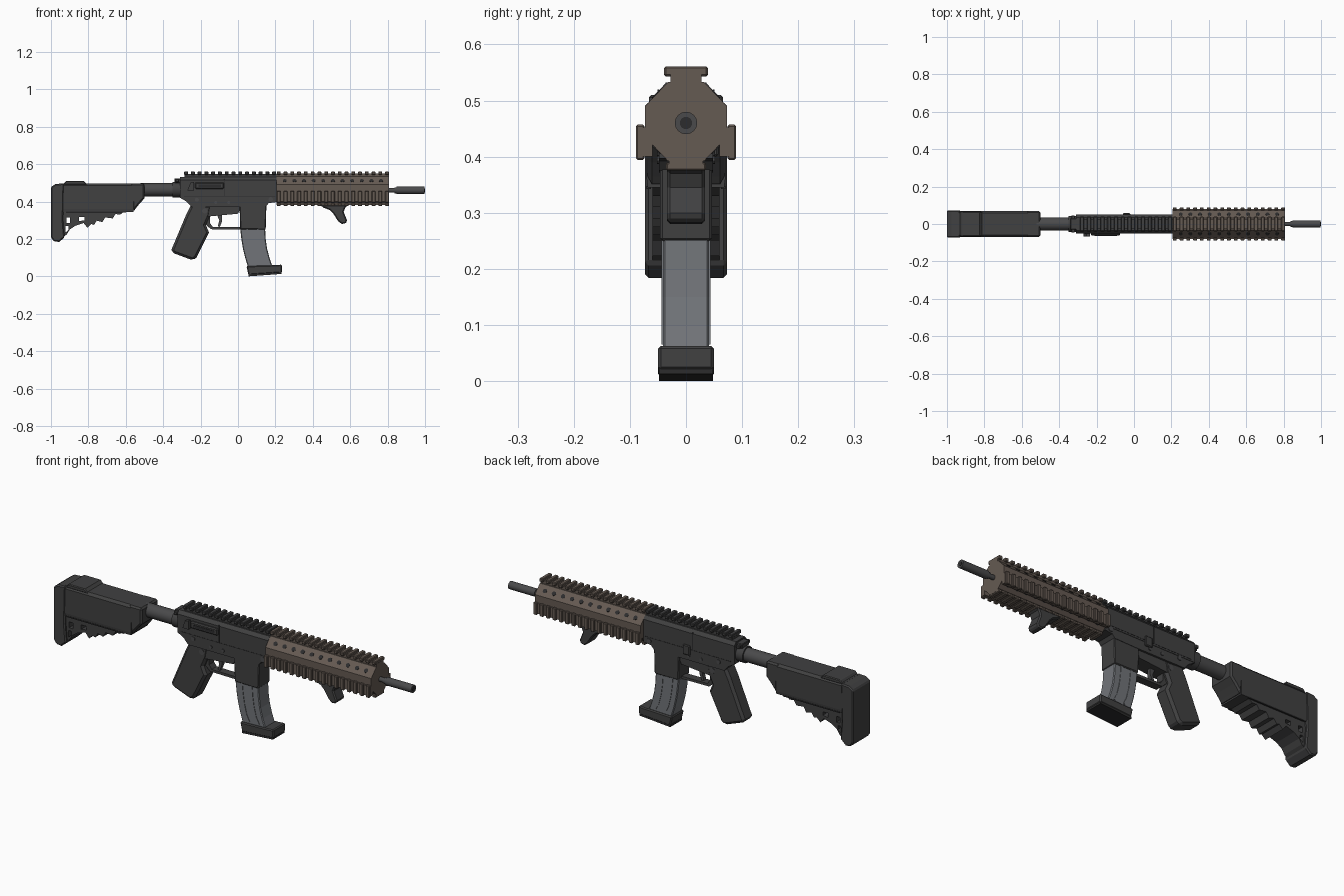
import bpy, bmesh, math
from mathutils import Vector

if "Cube" in bpy.data.objects:
    bpy.data.objects.remove(bpy.data.objects["Cube"])


def mat(name, r, g, b):
    m = bpy.data.materials.new(name)
    m.diffuse_color = (r, g, b, 1)
    m.use_nodes = True
    m.node_tree.nodes["Principled BSDF"].inputs["Base Color"].default_value = m.diffuse_color
    return m


CHARCOAL = mat("charcoal", 0.052, 0.052, 0.053)
DARK = mat("near_black", 0.025, 0.025, 0.026)
STEEL = mat("dark_steel", 0.068, 0.068, 0.07)
BROWN = mat("earth_brown", 0.13, 0.103, 0.085)
GREY = mat("magazine_grey", 0.165, 0.175, 0.19)


def finish(bm, name, m, bevel=0):
    bmesh.ops.recalc_face_normals(bm, faces=bm.faces)
    me = bpy.data.meshes.new(name)
    bm.to_mesh(me)
    bm.free()
    me.materials.append(m)
    ob = bpy.data.objects.new(name, me)
    bpy.context.collection.objects.link(ob)
    if bevel:
        b = ob.modifiers.new("bevel", 'BEVEL')
        b.width, b.segments, b.limit_method = bevel, 1, 'ANGLE'
        b.angle_limit = math.radians(50)
    return ob


def sweep(bm, pts, d):
    f = bm.faces.new([bm.verts.new(p) for p in pts])
    r = bmesh.ops.extrude_face_region(bm, geom=[f])
    bmesh.ops.translate(bm, vec=d, verts=[v for v in r['geom'] if isinstance(v, bmesh.types.BMVert)])


def side(name, pts, hw, m, bevel=0, y=0):
    """Outline in x,z given a width across y."""
    bm = bmesh.new()
    sweep(bm, [(x, y - hw, z) for x, z in pts], (0, 2 * hw, 0))
    return finish(bm, name, m, bevel)


def section(name, pts, x0, x1, m, bevel=0):
    """Cross-section in y,z drawn out along x."""
    bm = bmesh.new()
    sweep(bm, [(x0, y, z) for y, z in pts], (x1 - x0, 0, 0))
    return finish(bm, name, m, bevel)


def boxes(name, lst, m, bevel=0):
    bm = bmesh.new()
    for x0, x1, y0, y1, z0, z1 in lst:
        sweep(bm, [(x0, y0, z0), (x1, y0, z0), (x1, y1, z0), (x0, y1, z0)], (0, 0, z1 - z0))
    return finish(bm, name, m, bevel)


def rods(name, lst, m, n=16):
    """Cylinders: (start, end, radius)."""
    bm = bmesh.new()
    for a, b, r in lst:
        a, b = Vector(a), Vector(b)
        M = (b - a).to_track_quat('Z', 'Y').to_matrix().to_4x4()
        M.translation = (a + b) / 2
        bmesh.ops.create_cone(bm, cap_ends=True, segments=n, radius1=r, radius2=r, depth=(b - a).length, matrix=M)
    ob = finish(bm, name, m)
    bpy.ops.object.select_all(action='DESELECT')
    bpy.context.view_layer.objects.active = ob
    ob.select_set(True)
    bpy.ops.object.shade_smooth_by_angle(angle=math.radians(35))
    return ob


# Shoulder stock: body, stepped lower web, butt pad, cheek step
section("stock_body", [(-.068, .345), (.068, .345), (.07, .36), (.07, .485), (.058, .497),
                       (-.058, .497), (-.07, .485), (-.07, .36)], -.94, -.56, CHARCOAL)
side("stock_nose", [(-.56, .345), (-.575, .497), (-.5, .497), (-.5, .417), (-.525, .39), (-.545, .365)],
     .069, CHARCOAL, .008)
web = side("stock_web", [(-.94, .36), (-.56, .36), (-.58, .35), (-.61, .345), (-.63, .33), (-.655, .333),
                         (-.67, .31), (-.71, .315), (-.725, .29), (-.755, .298), (-.77, .275), (-.785, .28),
                         (-.805, .26), (-.825, .285), (-.87, .27), (-.9, .25), (-.915, .225), (-.94, .205)],
           .06, CHARCOAL)
slots = side("slot_cutter", [(-.918, .285), (-.897, .285), (-.897, .315), (-.918, .315)], .2, DARK)
slot2 = side("slot_cutter_low", [(-.922, .235), (-.905, .25), (-.905, .27), (-.922, .27)], .2, DARK)
slot3 = side("slot_cutter_front", [(-.85, .295), (-.82, .3), (-.82, .318), (-.85, .318)], .2, DARK)
for c in (slots, slot2, slot3):
    c.hide_render = True
    c.hide_set(True)
    bo = web.modifiers.new("slot", 'BOOLEAN')
    bo.operation, bo.object, bo.solver = 'DIFFERENCE', c, 'EXACT'
side("butt_pad", [(-1, .21), (-.985, .187), (-.955, .184), (-.927, .21), (-.935, .3), (-.93, .497),
                  (-.975, .494), (-1, .478)], .073, CHARCOAL, .006)
side("cheek_step", [(-.935, .49), (-.92, .51), (-.825, .51), (-.805, .49)], .066, CHARCOAL, .004)
boxes("stock_seams", [(-.92, -.6, s * .066 - .004, s * .066 + .004, .342, .348) for s in (-1, 1)], DARK)

# Buffer tube and lock ring
rods("buffer_tube", [((-.52, 0, .463), (-.3, 0, .463), .035)], STEEL, 20)
rods("lock_ring", [((-.35, 0, .463), (-.305, 0, .463), .042)], CHARCOAL, 20)

# Upper receiver
section("upper_receiver", [(-.05, .42), (.05, .42), (.05, .515), (.036, .532), (-.036, .532), (-.05, .515)],
        -.31, .207, CHARCOAL)
boxes("charging_handle", [(-.34, -.3, -.03, .03, .5, .524), (-.335, -.315, -.045, .045, .503, .52)], CHARCOAL, .003)
boxes("ejection_cover", [(-.23, -.075, -.062, -.045, .468, .502)], CHARCOAL, .005)
boxes("ejection_slot", [(-.21, -.09, -.064, -.061, .478, .49)], DARK)
side("case_deflector", [(-.27, .46), (-.235, .46), (-.235, .505), (-.255, .5)], .011, CHARCOAL, 0, -.055)
boxes("bolt_release", [(-.06, -.02, .045, .058, .40, .45)], CHARCOAL, .004)
boxes("receiver_seams", [(-.29, .2, s * .0495 - .0015, s * .0495 + .0015, .428, .431) for s in (-1, 1)]
      + [(-.075, -.071, s * .0495 - .0015, s * .0495 + .0015, .431, .52) for s in (-1, 1)], DARK)

# Lower receiver and magazine well
side("lower_receiver", [(-.31, .432), (-.31, .42), (-.275, .40), (-.25, .372), (.02, .372), (.15, .375), (.165, .392),
                        (.207, .397), (.207, .432)], .048, CHARCOAL)
side("magazine_well", [(.008, .385), (.012, .252), (.148, .25), (.152, .385)], .046, CHARCOAL, .004)
rods("receiver_pins", [((x, -.052, z), (x, .052, z), r) for x, z, r in
                       [(-.22, .41, .011), (-.12, .395, .008), (-.05, .395, .008), (.175, .412, .012)]], STEEL, 10)
side("guard_mount", [(-.25, .38), (-.2, .325), (-.16, .32), (-.0, .335), (.02, .38)], .038, CHARCOAL)
rods("grip_pin", [((-.178, -.042, .35), (-.178, .042, .35), .014)], STEEL, 10)

# Pistol grip
side("pistol_grip", [(-.25, .385), (-.275, .335), (-.355, .145), (-.355, .128), (-.243, .086), (-.222, .1),
                     (-.155, .235), (-.172, .275), (-.15, .325), (-.14, .38)], .04, CHARCOAL, .012)

# Trigger guard and trigger
side("trigger_guard", [(-.17, .275), (-.145, .252), (.015, .25), (.015, .263), (-.135, .265), (-.15, .285),
                       (-.15, .33), (-.17, .33)], .02, CHARCOAL)
side("trigger", [(-.115, .335), (-.085, .335), (-.085, .295), (-.097, .265), (-.108, .268), (-.1, .3)],
     .01, STEEL)

# Curved magazine with side ribs and floor plate
MAG = [(.255, .012, .145), (.2, .018, .148), (.15, .026, .155), (.1, .038, .168), (.045, .055, .187)]
side("magazine", [(a, z) for z, a, b in MAG] + [(b, z) for z, a, b in reversed(MAG)], .041, GREY, .004)
for k, t in enumerate((.28, .7)):
    mid = [(a + (b - a) * t, z) for z, a, b in MAG[:-1]] + [(.055 + .132 * t, .065)]
    side("magazine_rib_%d" % k, [(x - .005, z) for x, z in mid] + [(x + .005, z) for x, z in reversed(mid)],
         .0435, GREY)
side("floor_plate", [(.045, .055), (.056, .008), (.235, .02), (.235, .063), (.2, .06)], .05, CHARCOAL, .005)
side("floor_pad", [(.055, .012), (.056, .0), (.232, .013), (.232, .024)], .048, DARK)

# Top rail on the receiver
PITCH = .0362
boxes("receiver_rail", [(-.285, .205, -.028, .028, .53, .548)], CHARCOAL)
boxes("receiver_rail_teeth", [(-.288 + i * PITCH, -.267 + i * PITCH, -.039, .039, .543, .561)
                              for i in range(14)], CHARCOAL, .003)

# Octagonal handguard with four toothed rails
X0, X1 = .207, .808
section("handguard", [(-.032, .533), (-.073, .49), (-.073, .435), (-.032, .392), (.032, .392),
                      (.073, .435), (.073, .49), (.032, .533)], X0, X1, BROWN)
boxes("handguard_rail_bases", [(X0, X1, -.028, .028, .53, .549), (X0, X1, -.03, .03, .382, .395),
                               (X0, X1, -.08, -.06, .4, .452), (X0, X1, .06, .08, .4, .452)], BROWN)
teeth = []
for i in range(17):
    a = X0 + .001 + i * PITCH
    b = a + .02
    teeth += [(a, b, -.039, .039, .543, .561), (a, b, -.036, .036, .375, .39),
              (a, b, -.089, -.074, .394, .457), (a, b, .074, .089, .394, .457)]
boxes("handguard_rail_teeth", teeth, BROWN, .003)

# Vent holes on the slanted faces
vents = []
for i in range(11):
    x = .25 + i * .0515
    for s in (-1, 1):
        for y, z, n in ((.0525, .5115, 1), (.0525, .4135, -1)):
            c, d = Vector((x, s * y, z)), Vector((0, s * .7, n * .7))
            vents.append((c - d * .006, c + d * .0015, .011))
rods("vent_holes", vents, DARK, 10)

# Barrel and muzzle device
rods("barrel", [((.78, 0, .46), (.87, 0, .46), .012)], STEEL)
rods("muzzle", [((.848, 0, .46), (.998, 0, .46), .02), ((.836, 0, .46), (.85, 0, .46), .016)], STEEL)
rods("muzzle_bore", [((.99, 0, .46), (1, 0, .46), .011)], DARK)

# Angled foregrip below the handguard
side("foregrip", [(.44, .382), (.455, .368), (.49, .355), (.51, .335), (.535, .295), (.555, .28), (.578, .284),
                  (.583, .3), (.565, .345), (.575, .37), (.595, .382)], .034, CHARCOAL, .007)
